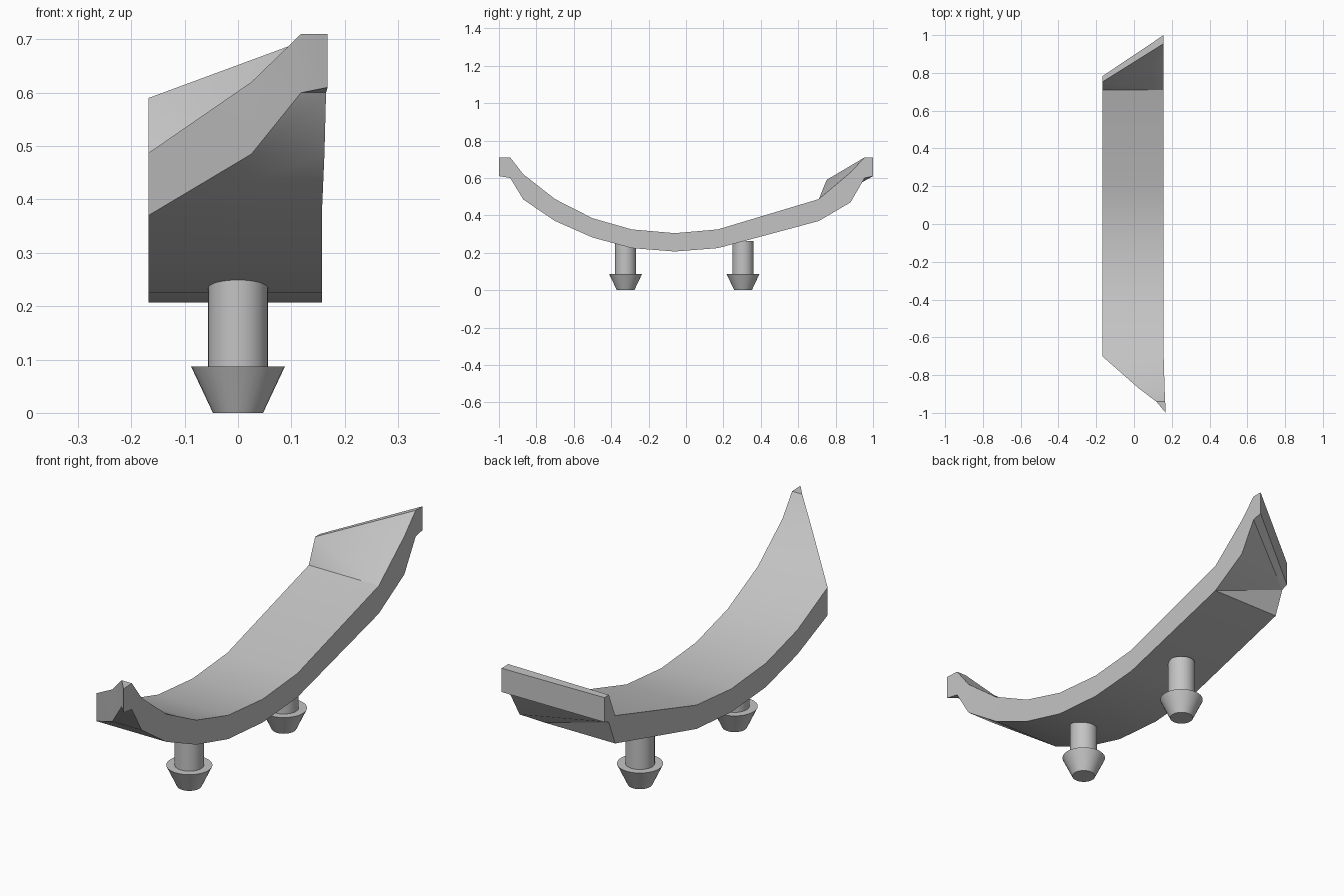
import bpy, bmesh, math

cube = bpy.data.objects.get("Cube")
if cube:
    bpy.data.objects.remove(cube, do_unlink=True)

grey = bpy.data.materials.new("light grey")
grey.use_nodes = True
grey.diffuse_color = (0.55, 0.55, 0.55, 1)
grey.node_tree.nodes["Principled BSDF"].inputs["Base Color"].default_value = (0.55, 0.55, 0.55, 1)

LEFT, RIGHT = -0.168, 0.157


def finish(bm, name):
    """Clean the mesh, add it to the scene and shade it."""
    bmesh.ops.remove_doubles(bm, verts=bm.verts, dist=0.0005)
    bmesh.ops.recalc_face_normals(bm, faces=bm.faces)
    mesh = bpy.data.meshes.new(name)
    bm.to_mesh(mesh)
    bm.free()
    mesh.materials.append(grey)
    obj = bpy.data.objects.new(name, mesh)
    bpy.context.collection.objects.link(obj)
    bpy.ops.object.select_all(action='DESELECT')
    obj.select_set(True)
    bpy.context.view_layer.objects.active = obj
    bpy.ops.object.shade_smooth_by_angle(angle=math.radians(30))
    return obj


# Curved band: each station is two ends across x, each end (x, y, bottom z, top z)
stations = []
# diagonal front tip
for x0, x1, y, low, high in [(0.168, 0.168, -1.0, 0.61, 0.71),
                             (0.118, 0.165, -0.94, 0.60, 0.71),
                             (0.025, 0.162, -0.87, 0.485, 0.62)]:
    stations.append(((x0, y, low, high), (x1, y, low, high)))
# sagging middle
for y, low, high in [(-0.70, 0.37, 0.487), (-0.50, 0.282, 0.385), (-0.29, 0.225, 0.325),
                     (-0.06, 0.207, 0.305), (0.17, 0.225, 0.325), (0.71, 0.37, 0.487)]:
    stations.append(((LEFT, y, low, high), (RIGHT, y, low, high)))
# skewed rear flange
inner = (LEFT, 0.752, 0.475, 0.59)
stations += [(inner, (RIGHT, 0.88, 0.47, 0.63)),
             (inner, (RIGHT, 0.955, 0.60, 0.71)),
             ((LEFT, 0.782, 0.487, 0.59), (RIGHT, 1.0, 0.61, 0.71))]

bm = bmesh.new()
cache = {}


def vert(x, y, z):
    key = (x, y, z)
    if key not in cache:
        cache[key] = bm.verts.new(key)
    return cache[key]


def face(*verts):
    """Add a face, dropping repeated corners."""
    corners = list(dict.fromkeys(verts))
    if len(corners) > 2:
        bm.faces.new(corners)


rings = [[vert(x, y, z) for (x, y, low, high) in ends for z in (low, high)] for ends in stations]
for a, b in zip(rings, rings[1:]):
    for k in (0, 1):                     # underside, then top
        face(a[k], b[k], a[k + 2])
        face(b[k], b[k + 2], a[k + 2])
    for k in (0, 2):                     # both side walls
        face(a[k], a[k + 1], b[k + 1], b[k])
face(rings[-1][0], rings[-1][1], rings[-1][3], rings[-1][2])
finish(bm, "curved_band")


# Pegs: revolved profile of flared foot and round stem
def peg(name, y, segments=32):
    bm = bmesh.new()
    profile = [(0.047, 0.0), (0.088, 0.087), (0.056, 0.087), (0.056, 0.262)]
    loops = [[bm.verts.new((r * math.cos(t), y + r * math.sin(t), z))
              for t in (2 * math.pi * i / segments for i in range(segments))]
             for r, z in profile]
    for lower, upper in zip(loops, loops[1:]):
        for i in range(segments):
            j = (i + 1) % segments
            bm.faces.new((lower[i], lower[j], upper[j], upper[i]))
    bm.faces.new(loops[0])
    bm.faces.new(loops[-1])
    finish(bm, name)


peg("front_peg", -0.323)
peg("rear_peg", 0.305)
